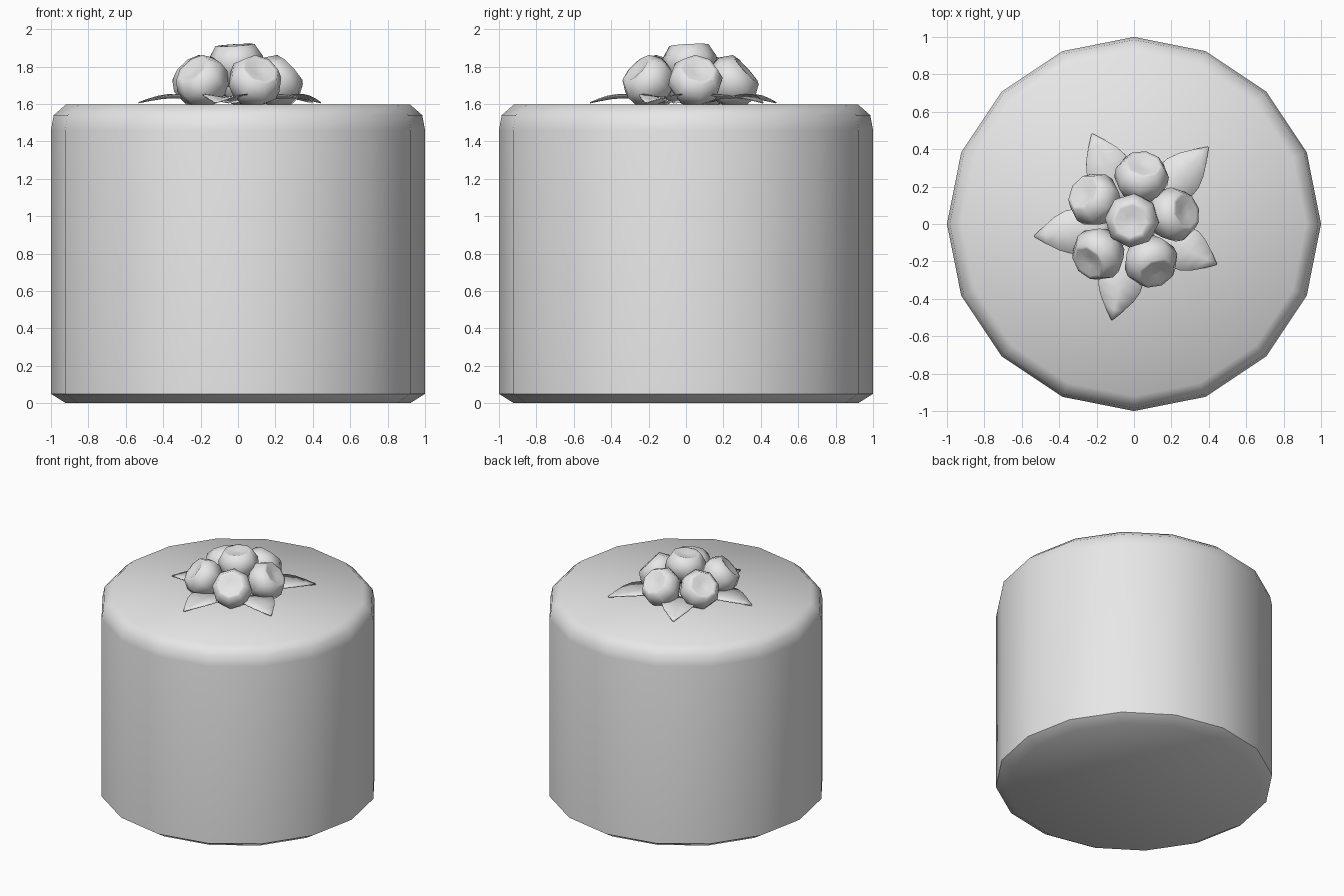
import bpy
import math
from mathutils import Matrix, Vector

cube = bpy.data.objects.get("Cube")
if cube:
    bpy.data.objects.remove(cube, do_unlink=True)

grey = bpy.data.materials.new("plain grey")
grey.use_nodes = True
colour = (0.8, 0.8, 0.8, 1)
grey.diffuse_color = colour
grey.node_tree.nodes["Principled BSDF"].inputs["Base Color"].default_value = colour


def add_object(name, verts, faces, matrix=None, angle=60):
    mesh = bpy.data.meshes.new(name)
    mesh.from_pydata(verts, [], faces)
    mesh.materials.append(grey)
    obj = bpy.data.objects.new(name, mesh)
    bpy.context.collection.objects.link(obj)
    if matrix:
        obj.matrix_world = matrix
    bpy.ops.object.select_all(action="DESELECT")
    obj.select_set(True)
    bpy.context.view_layer.objects.active = obj
    bpy.ops.object.shade_smooth_by_angle(angle=math.radians(angle))
    return obj


def lathe(name, profile, sides, matrix=None, angle=60):
    """Spin (radius, height) rings, bottom to top, and close both ends."""
    verts = []
    for r, z in profile:
        for i in range(sides):
            a = math.tau * i / sides
            verts.append((r * math.cos(a), r * math.sin(a), z))
    faces = [list(reversed(range(sides)))]
    for k in range(len(profile) - 1):
        for i in range(sides):
            j = (i + 1) % sides
            lo, hi = k * sides, (k + 1) * sides
            faces.append((lo + i, lo + j, hi + j, hi + i))
    top = (len(profile) - 1) * sides
    faces.append(list(range(top, top + sides)))
    return add_object(name, verts, faces, matrix, angle)


# Cake body: sixteen sides with softened rims
lathe("cake_body", [(0.92, 0), (1, 0.05), (1, 1.46), (0.985, 1.54), (0.92, 1.597)], 16, angle=50)

# Berries: one on top and five tilted outwards around it
berry = [(0.04, -0.13), (0.1, -0.1), (0.143, -0.03), (0.145, 0.03),
         (0.105, 0.095), (0.085, 0.095), (0.03, 0.08)]


def add_berry(name, centre, axis):
    turn = Vector(axis).to_track_quat("Z", "Y").to_matrix().to_4x4()
    lathe(name, berry, 8, Matrix.Translation(centre) @ turn, angle=70)


add_berry("top_berry", (-0.01, 0.02, 1.82), (-0.06, -0.05, 1))
ring = [(0.09, -0.2), (0.21, 0.05), (0.04, 0.25), (-0.21, 0.13), (-0.19, -0.16)]
for n, (x, y) in enumerate(ring):
    out = Vector((x, y, 0)).normalized()
    add_berry(f"ring_berry_{n + 1}", (x, y, 1.72), out + Vector((0, 0, 0.9)))

# Leaves: arched, creased along the middle, lying on the cake top
half_widths = [0.03, 0.07, 0.105, 0.12, 0.115, 0.09, 0.05, 0.005]
for n, (angle, length) in enumerate([(46, 0.57), (115, 0.53), (187, 0.535), (257, 0.525), (334, 0.49)]):
    verts, faces = [], []
    last = len(half_widths) - 1
    for k, w in enumerate(half_widths):
        t = k / last
        x = 0.12 + (length - 0.12) * t
        z = 1.603 + 0.028 * math.sin(math.pi * t)
        verts += [(x, -w, z + 0.15 * w), (x, 0, z), (x, w, z + 0.15 * w)]
    for k in range(last):
        for i in (3 * k, 3 * k + 1):
            faces.append((i, i + 3, i + 4, i + 1))
    leaf = add_object(f"leaf_{n + 1}", verts, faces, Matrix.Rotation(math.radians(angle), 4, "Z"))
    thick = leaf.modifiers.new("thickness", "SOLIDIFY")
    thick.thickness = 0.006
    thick.offset = 1
